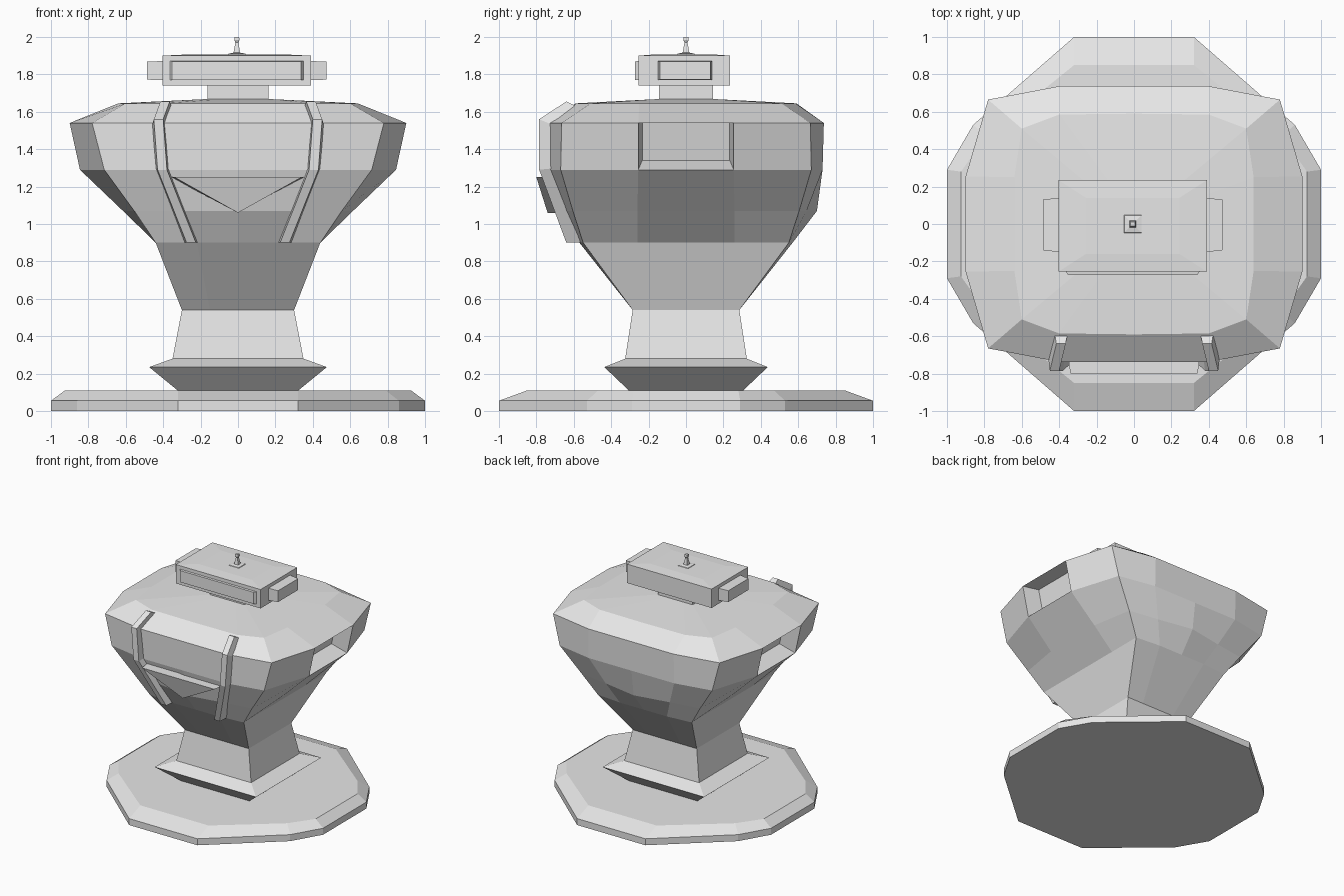
import bpy, bmesh

cube = bpy.data.objects.get("Cube")
if cube:
    bpy.data.objects.remove(cube, do_unlink=True)

stone = bpy.data.materials.new("grey_stone")
stone.use_nodes = True
stone.diffuse_color = (0.8, 0.8, 0.8, 1)
stone.node_tree.nodes["Principled BSDF"].inputs["Base Color"].default_value = (0.8, 0.8, 0.8, 1)


def loft(name, rings, edit=None):
    """Join matching point rings with faces and close both ends."""
    bm = bmesh.new()
    loops = [[bm.verts.new(p) for p in ring] for ring in rings]
    n = len(rings[0])
    for low, high in zip(loops, loops[1:]):
        for i in range(n):
            j = (i + 1) % n
            bm.faces.new((low[i], low[j], high[j], high[i]))
    bm.faces.new(loops[0][::-1])
    bm.faces.new(loops[-1])
    bmesh.ops.recalc_face_normals(bm, faces=bm.faces)
    if edit:
        edit(bm)
    mesh = bpy.data.meshes.new(name)
    bm.to_mesh(mesh)
    bm.free()
    mesh.materials.append(stone)
    obj = bpy.data.objects.new(name, mesh)
    bpy.context.collection.objects.link(obj)
    return obj


def symmetric(quarter, z, centre=None):
    """Mirror a quarter outline (side to back) into a full ring."""
    middle = [(0, centre)] if centre else []
    half = quarter + middle + [(-x, y) for x, y in quarter[::-1]]
    return [(x, y, z) for x, y in half + [(-x, -y) for x, y in half]]


def rect(x, y, z, cx=0, cy=0):
    return [(px + cx, py + cy, pz) for px, py, pz in symmetric([(x, y)], z)]


# Base plate with a sloped rim
rim = [(1, 0.29), (0.86, 0.53), (0.32, 1)]
top_rim = [(0.925, 0.28), (0.79, 0.47), (0.32, 0.85)]
loft("base_plate", [symmetric(rim, 0), symmetric(rim, 0.055), symmetric(top_rim, 0.11)])

# Flared collar and waist column
loft("waist", [rect(0.31, 0.295, 0.1), rect(0.475, 0.437, 0.235),
               rect(0.35, 0.325, 0.28), rect(0.3, 0.285, 0.54)])


# Torso: each row is height, side, corner, chest edge, chest centre
def sink_arm_sockets(bm):
    sides = [f for f in bm.faces
             if abs(f.normal.x) > 0.9 and 1.35 < f.calc_center_median().z < 1.5
             and abs(f.calc_center_median().y) < 0.1]
    bmesh.ops.inset_individual(bm, faces=sides, thickness=0.03, depth=-0.14)


torso_rows = [
    (0.54, (0.3, 0.14), (0.3, 0.285), (0.15, 0.285), 0.285),
    (0.9, (0.44, 0.26), (0.44, 0.55), (0.22, 0.57), 0.57),
    (1.07, (0.615, 0.26), (0.555, 0.605), (0.3, 0.645), 0.7),
    (1.29, (0.845, 0.255), (0.715, 0.67), (0.4, 0.73), 0.73),
    (1.54, (0.9, 0.255), (0.78, 0.665), (0.4, 0.737), 0.737),
    (1.645, (0.64, 0.25), (0.6, 0.51), (0.4, 0.585), 0.59),
    (1.668, (0.17, 0.08), (0.17, 0.15), (0.08, 0.15), 0.15),
]
loft("torso", [symmetric([side, corner, edge], z, mid)
               for z, side, corner, edge, mid in torso_rows], sink_arm_sockets)

# Chest straps: centre x, outer y, outer z, inner y, inner z
strap_path = [(0.25, -0.64, 0.9, -0.54, 0.9), (0.405, -0.785, 1.29, -0.69, 1.3),
              (0.425, -0.785, 1.56, -0.69, 1.52), (0.39, -0.64, 1.655, -0.57, 1.62)]
for label, s in (("left", 1), ("right", -1)):
    loft(label + "_strap", [
        [(s * (x - 0.037), yi, zi), (s * (x - 0.025), yo, zo),
         (s * (x + 0.025), yo, zo), (s * (x + 0.037), yi, zi)]
        for x, yo, zo, yi, zi in strap_path])

# Wedge pouch below the chest
loft("belly_pouch", [
    [(-0.36, -0.66, 1.25), (0, -0.62, 1.06), (0.36, -0.66, 1.25)],
    [(-0.34, -0.8, 1.25), (0, -0.74, 1.06), (0.34, -0.8, 1.25)]])

# Neck and box head
cx, cy = -0.007, -0.01
loft("neck", [rect(0.163, 0.145, 1.64, 0), rect(0.163, 0.145, 1.75, 0)])
loft("head", [rect(0.397, 0.245, 1.74, cx, cy), rect(0.397, 0.245, 1.9, cx, cy),
              rect(0.25, 0.15, 1.907, cx, cy)])

# Visor plate with bevelled rim
loft("visor", [[(cx + a * w, y, 1.82 + b * h) for a, b in ((-1, -1), (1, -1), (1, 1), (-1, 1))]
               for w, h, y in ((0.36, 0.052, -0.25), (0.345, 0.049, -0.272))])

# Ear blocks
for label, s in (("left", 1), ("right", -1)):
    loft(label + "_ear", [
        [(cx + s * x, -0.005 + a * w, 1.82 + b * h)
         for a, b in ((-1, -1), (1, -1), (1, 1), (-1, 1))]
        for x, w, h in ((0.38, 0.147, 0.052), (0.48, 0.135, 0.048))])

# Antenna: foot, tapering stalk and tip
loft("antenna", [rect(r, r, z, -0.006) for r, z in
                 ((0.05, 1.9), (0.045, 1.911), (0.018, 1.916), (0.008, 1.97),
                  (0.014, 1.983), (0.012, 2.0))])
